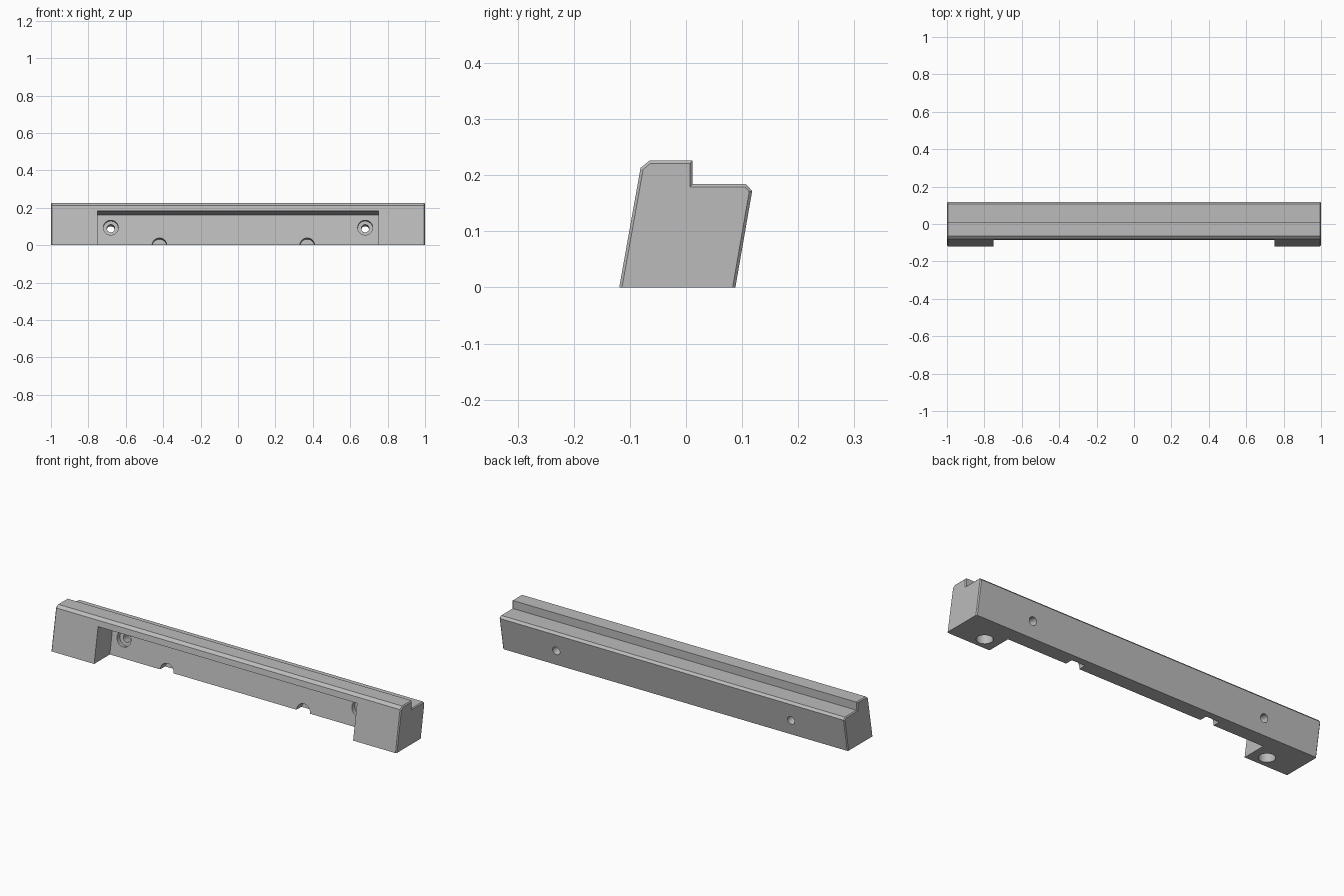
import bpy, bmesh, math
from mathutils import Vector, Matrix

if "Cube" in bpy.data.objects:
    bpy.data.objects.remove(bpy.data.objects["Cube"])

grey = bpy.data.materials.new("light grey")
grey.use_nodes = True
colour = (0.5, 0.5, 0.5, 1)
grey.diffuse_color = colour
grey.node_tree.nodes["Principled BSDF"].inputs["Base Color"].default_value = colour

LEAN = math.atan2(0.038, 0.213)                            # backward tilt of the faces
INWARD = Vector((0, math.cos(LEAN), -math.sin(LEAN)))      # square to the front face
UPWARD = Vector((0, math.sin(LEAN), math.cos(LEAN)))       # along the front face


def mesh_object(name, bm):
    bmesh.ops.recalc_face_normals(bm, faces=bm.faces)
    mesh = bpy.data.meshes.new(name)
    bm.to_mesh(mesh)
    bm.free()
    mesh.materials.append(grey)
    obj = bpy.data.objects.new(name, mesh)
    bpy.context.collection.objects.link(obj)
    return obj


def loft(name, stations):
    """Join (x, profile) sections into a closed solid."""
    bm = bmesh.new()
    rings = [[bm.verts.new((x, y, z)) for y, z in prof] for x, prof in stations]
    for a, b in zip(rings, rings[1:]):
        for i in range(len(a)):
            j = (i + 1) % len(a)
            bm.faces.new((a[i], a[j], b[j], b[i]))
    bm.faces.new(rings[0])
    bm.faces.new(rings[-1])
    return mesh_object(name, bm)


def inset(prof, d):
    """Offset a clockwise profile inwards, keeping the flat base on the ground."""
    out = []
    for i, p in enumerate(prof):
        p = Vector(p)
        e1 = (p - Vector(prof[i - 1])).normalized()
        e2 = (Vector(prof[(i + 1) % len(prof)]) - p).normalized()
        n1, n2 = Vector((e1.y, -e1.x)), Vector((e2.y, -e2.x))
        q = p + (n1 + n2) * d / (1 + n1.dot(n2))
        if p.y == 0:
            q = p + Vector((math.copysign(d, -p.x), 0))
        out.append(tuple(q))
    return out


def cylinder(name, start, axis, radius, depth):
    bm = bmesh.new()
    turn = axis.to_track_quat('Z', 'Y').to_matrix().to_4x4()
    place = Matrix.Translation(start + axis * depth / 2) @ turn
    bmesh.ops.create_cone(bm, cap_ends=True, segments=40, radius1=radius,
                          radius2=radius, depth=depth, matrix=place)
    return mesh_object(name, bm)


# Stepped rail with chamfered ends
profile = [(-0.119, 0), (-0.081, 0.213), (-0.065, 0.226), (0.012, 0.226),
           (0.012, 0.184), (0.107, 0.184), (0.118, 0.172), (0.088, 0)]
small = inset(profile, 0.005)
rail = loft("stepped_rail", [(-1, small), (-0.995, profile), (0.995, profile), (1, small)])

# Front recess between the two feet
wall_foot = Vector((0, 0.011, 0))
wall_top = wall_foot + UPWARD * 0.163
front_top = wall_top - INWARD * 0.2
low = wall_foot - UPWARD * 0.1
corners = [low, wall_top, front_top, low - INWARD * 0.2]
section = [(c.y, c.z) for c in corners]
cutters = [loft("recess_cutter", [(-0.75, section), (0.75, section)])]

# Screw holes, their counterbores, and blind holes under the feet
for side in (-1, 1):
    centre = wall_foot + UPWARD * 0.095 + Vector((side * 0.68, 0, 0))
    cutters.append(cylinder("screw_cutter", centre - INWARD * 0.02, INWARD, 0.021, 0.2))
    cutters.append(cylinder("counterbore_cutter", centre - INWARD * 0.02, INWARD, 0.04, 0.045))
    cutters.append(cylinder("foot_hole_cutter", Vector((side * 0.83, -0.058, -0.02)),
                            Vector((0, 0, 1)), 0.039, 0.08))

# Half-round notches at the base of the recess wall
for x in (-0.42, 0.37):
    start = wall_foot + Vector((x, 0, 0)) - INWARD * 0.02
    cutters.append(cylinder("notch_cutter", start, INWARD, 0.039, 0.06))

for cutter in cutters:
    mod = rail.modifiers.new(cutter.name, 'BOOLEAN')
    mod.operation = 'DIFFERENCE'
    mod.solver = 'EXACT'
    mod.object = cutter

# Apply the cuts and discard the cutters
graph = bpy.context.evaluated_depsgraph_get()
cut_mesh = bpy.data.meshes.new_from_object(rail.evaluated_get(graph))
rail.modifiers.clear()
rail.data = cut_mesh
for cutter in cutters:
    bpy.data.objects.remove(cutter)

bpy.ops.object.select_all(action='DESELECT')
rail.select_set(True)
bpy.context.view_layer.objects.active = rail
bpy.ops.object.shade_smooth_by_angle(angle=math.radians(25))
